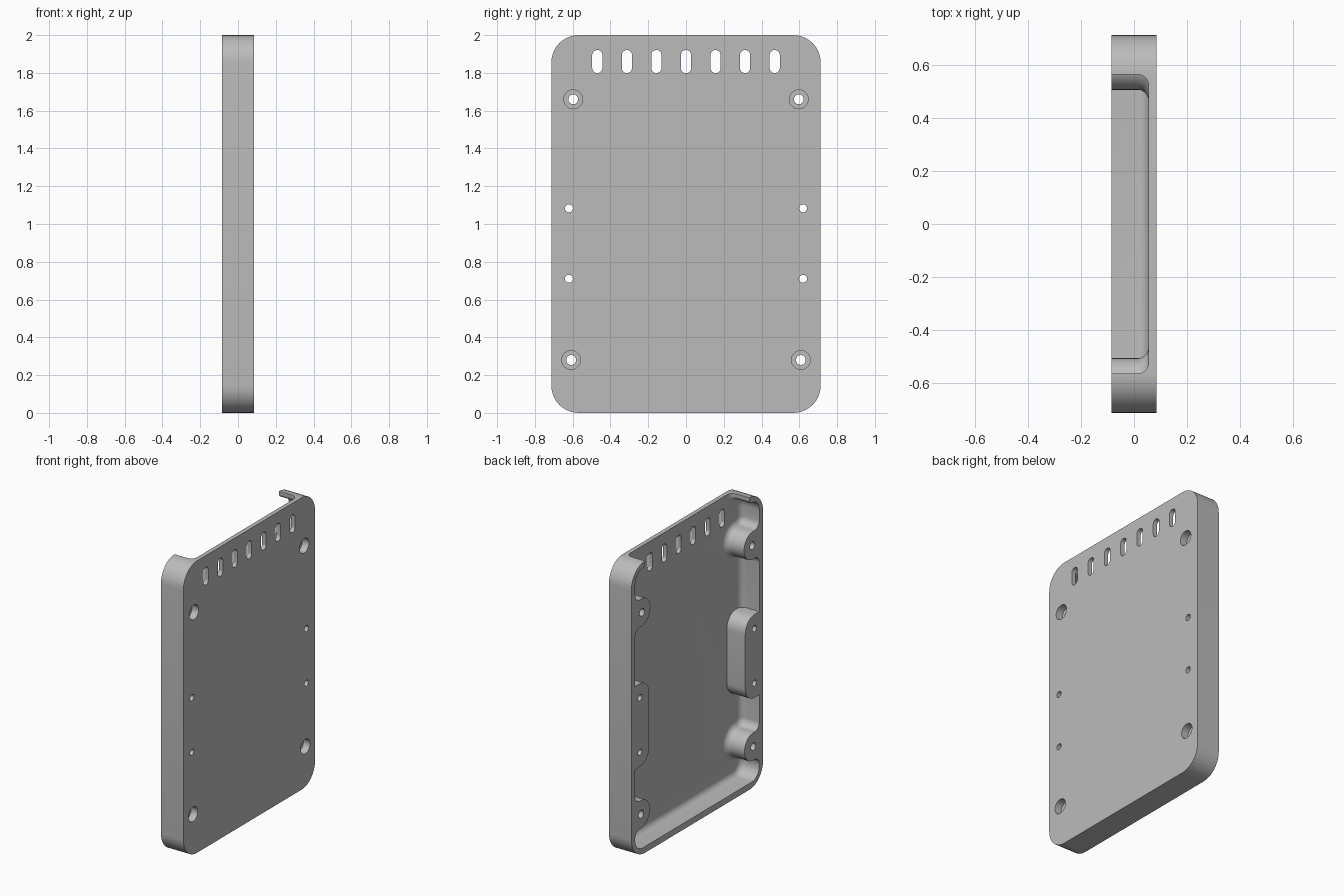
import bpy, bmesh, math
from mathutils import Vector

if "Cube" in bpy.data.objects:
    bpy.data.objects.remove(bpy.data.objects["Cube"])

DEPTH = 0.085      # half thickness of the tray
FLOOR = 0.055      # inner floor
FILLET = 0.042     # floor fillet
STEPS = 10


def rounded(corners):
    """Outline in the (y, z) plane with each square corner rounded by its radius."""
    pts = []
    n = len(corners)
    for i, (y, z, r) in enumerate(corners):
        p = Vector((y, z))
        ua = (Vector(corners[i - 1][:2]) - p).normalized()
        ub = (Vector(corners[(i + 1) % n][:2]) - p).normalized()
        c = p + (ua + ub) * r
        for k in range(STEPS + 1):
            t = math.pi / 2 * k / STEPS
            q = c - ub * r * math.cos(t) - ua * r * math.sin(t)
            if not pts or (q - pts[-1]).length > 1e-5:
                pts.append(q)
    if (pts[0] - pts[-1]).length < 1e-5:
        pts.pop()
    return pts


def box(y, z, hy, hz, r):
    return rounded([(y - hy, z - hz, r), (y + hy, z - hz, r),
                    (y + hy, z + hz, r), (y - hy, z + hz, r)])


def inset(pts, d):
    """Offset a counter-clockwise outline inwards."""
    out = []
    n = len(pts)
    for i, p in enumerate(pts):
        e1 = (p - pts[i - 1]).normalized()
        e2 = (pts[(i + 1) % n] - p).normalized()
        n1, n2 = Vector((-e1.y, e1.x)), Vector((-e2.y, e2.x))
        m = (n1 + n2).normalized()
        out.append(p + m * d / m.dot(n1))
    return out


def loft(name, shapes):
    """Each shape is a list of (x, outline) levels, skinned and capped."""
    bm = bmesh.new()
    for levels in shapes:
        rings = [[bm.verts.new((x, p.x, p.y)) for p in o] for x, o in levels]
        n = len(rings[0])
        for a, b in zip(rings, rings[1:]):
            for i in range(n):
                j = (i + 1) % n
                bm.faces.new((a[i], a[j], b[j], b[i]))
        bm.faces.new(rings[0][::-1])
        bm.faces.new(rings[-1])
    bmesh.ops.recalc_face_normals(bm, faces=bm.faces)
    me = bpy.data.meshes.new(name)
    bm.to_mesh(me)
    bm.free()
    ob = bpy.data.objects.new(name, me)
    bpy.context.collection.objects.link(ob)
    return ob


def prisms(name, outlines, x0, x1):
    return loft(name, [[(x0, o), (x1, o)] for o in outlines])


def cut(target, cutter):
    cutter.hide_render = True
    mod = target.modifiers.new("cut", 'BOOLEAN')
    mod.operation = 'DIFFERENCE'
    mod.solver = 'EXACT'
    mod.object = cutter
    bpy.context.view_layer.objects.active = target
    bpy.ops.object.modifier_apply(modifier=mod.name)
    bpy.data.objects.remove(cutter)


# Outer shell block
tray = prisms("tray_body", [box(0, 1, 0.713, 1, 0.145)], -DEPTH, DEPTH)

# Cavity outline: walls, screw bosses and the opening through the top wall
WALL = 0.672
half = [(WALL, 0.043, 0.08)]
for inner, z in ((0.512, 0.28), (0.507, 1.66)):
    lo, hi = z - 0.095, z + 0.095
    half += [(WALL, lo, 0.05), (inner, lo, 0.095), (inner, hi, 0.095), (WALL, hi, 0.05)]
half += [(WALL, 1.957, 0.08), (0.565, 1.957, 0.025), (0.565, 2.3, 0)]
outline = rounded(half + [(-y, z, r) for y, z, r in reversed(half)])
levels = [(-0.2, outline)]
for k in range(9):
    t = math.pi / 2 * k / 8
    levels.append((FLOOR - FILLET + FILLET * math.sin(t),
                   inset(outline, FILLET * (1 - math.cos(t)))))
cavity = loft("cavity_cutter", [levels])

# Middle side pads are left standing by taking them out of the cavity cutter
pads = prisms("pad_blocks", [box(s * 0.72, 0.895, 0.2, 0.285, 0.1) for s in (-1, 1)], -0.4, 0.4)
cut(cavity, pads)
cut(tray, cavity)

# Through holes and vent slots
boss_holes = [(s * y, z) for s in (-1, 1) for y, z in ((0.608, 0.28), (0.597, 1.66))]
pad_holes = [(s * 0.62, z) for s in (-1, 1) for z in (0.71, 1.083)]
holes = [box(y, z, 0.026, 0.026, 0.026) for y, z in boss_holes]
holes += [box(y, z, 0.021, 0.021, 0.021) for y, z in pad_holes]
holes += [box(i * 0.1565, 1.86, 0.027, 0.061, 0.027) for i in range(-3, 4)]
cut(tray, prisms("hole_cutter", holes, -0.3, 0.3))

# Counterbores on the outer face
bores = [box(y, z, 0.05, 0.05, 0.05) for y, z in boss_holes]
cut(tray, prisms("counterbore_cutter", bores, DEPTH - 0.05, 0.3))

# Single grey finish
grey = bpy.data.materials.new("light_grey")
grey.use_nodes = True
colour = (0.5, 0.5, 0.5, 1)
grey.diffuse_color = colour
grey.node_tree.nodes["Principled BSDF"].inputs["Base Color"].default_value = colour
tray.data.materials.clear()
tray.data.materials.append(grey)

for ob in bpy.context.selected_objects:
    ob.select_set(False)
tray.select_set(True)
bpy.context.view_layer.objects.active = tray
bpy.ops.object.shade_smooth_by_angle(angle=math.radians(30))
